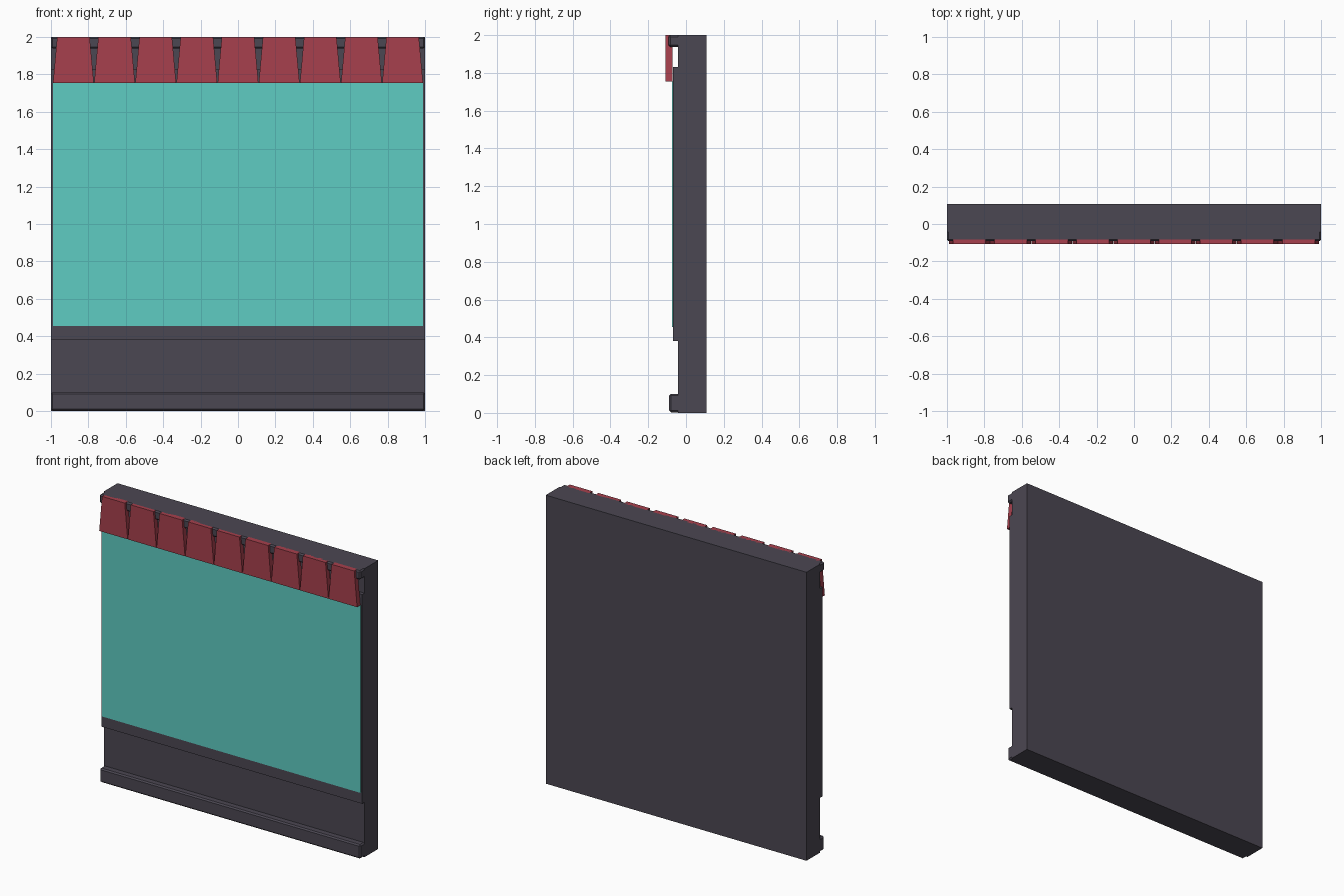
import bpy, bmesh

if "Cube" in bpy.data.objects:
    bpy.data.objects.remove(bpy.data.objects["Cube"])


def material(name, rgb):
    m = bpy.data.materials.new(name)
    lin = [(c / 255 / 12.92) if c / 255 <= 0.04045 else ((c / 255 + 0.055) / 1.055) ** 2.4 for c in rgb]
    m.diffuse_color = (*lin, 1)
    m.use_nodes = True
    m.node_tree.nodes["Principled BSDF"].inputs["Base Color"].default_value = m.diffuse_color
    return m


DARK = material("dark_slate", (75, 71, 82))
TEAL = material("teal", (95, 204, 194))
RED = material("brick_red", (167, 64, 77))


def add_prism(bm, outline, y0, y1):
    """Extrude an x-z outline from y0 (front) to y1 (back)."""
    front = [bm.verts.new((x, y0, z)) for x, z in outline]
    back = [bm.verts.new((x, y1, z)) for x, z in outline]
    bm.faces.new(front)
    bm.faces.new(back[::-1])
    n = len(outline)
    for i in range(n):
        j = (i + 1) % n
        bm.faces.new((front[j], front[i], back[i], back[j]))


def make_object(name, bm, mat, bevel=0):
    bmesh.ops.recalc_face_normals(bm, faces=bm.faces)
    mesh = bpy.data.meshes.new(name)
    bm.to_mesh(mesh)
    bm.free()
    mesh.materials.append(mat)
    ob = bpy.data.objects.new(name, mesh)
    bpy.context.collection.objects.link(ob)
    if bevel:
        mod = ob.modifiers.new("edge_bevel", 'BEVEL')
        mod.width = bevel
        mod.segments = 1
    return ob


def box(name, half_w, y0, y1, z0, z1, mat, bevel=0):
    bm = bmesh.new()
    add_prism(bm, [(-half_w, z0), (half_w, z0), (half_w, z1), (-half_w, z1)], y0, y1)
    return make_object(name, bm, mat, bevel)


# Wall slab with the raised panel and its painted face
box("wall", 1.0, -0.042, 0.108, 0, 2, DARK)
box("raised_panel", 1.0, -0.068, -0.04, 0.38, 1.83, DARK)
box("painted_face", 0.99, -0.074, -0.066, 0.455, 1.755, TEAL)

# Skirting and top rail
box("skirting", 1.0, -0.089, -0.02, 0.003, 0.1, DARK, 0.009)
box("top_rail", 1.0, -0.092, -0.02, 1.938, 2.0, DARK, 0.009)

# Row of tapered hanging flaps
COUNT, PITCH = 9, 0.22
bm = bmesh.new()
for i in range(COUNT):
    cx = (i - (COUNT - 1) / 2) * PITCH
    b, t = PITCH / 2 - 0.001, PITCH / 2 - 0.023
    add_prism(bm, [(cx - b, 1.755), (cx + b, 1.755), (cx + t, 2.0), (cx - t, 2.0)], -0.108, -0.072)
make_object("hanging_flaps", bm, RED)
